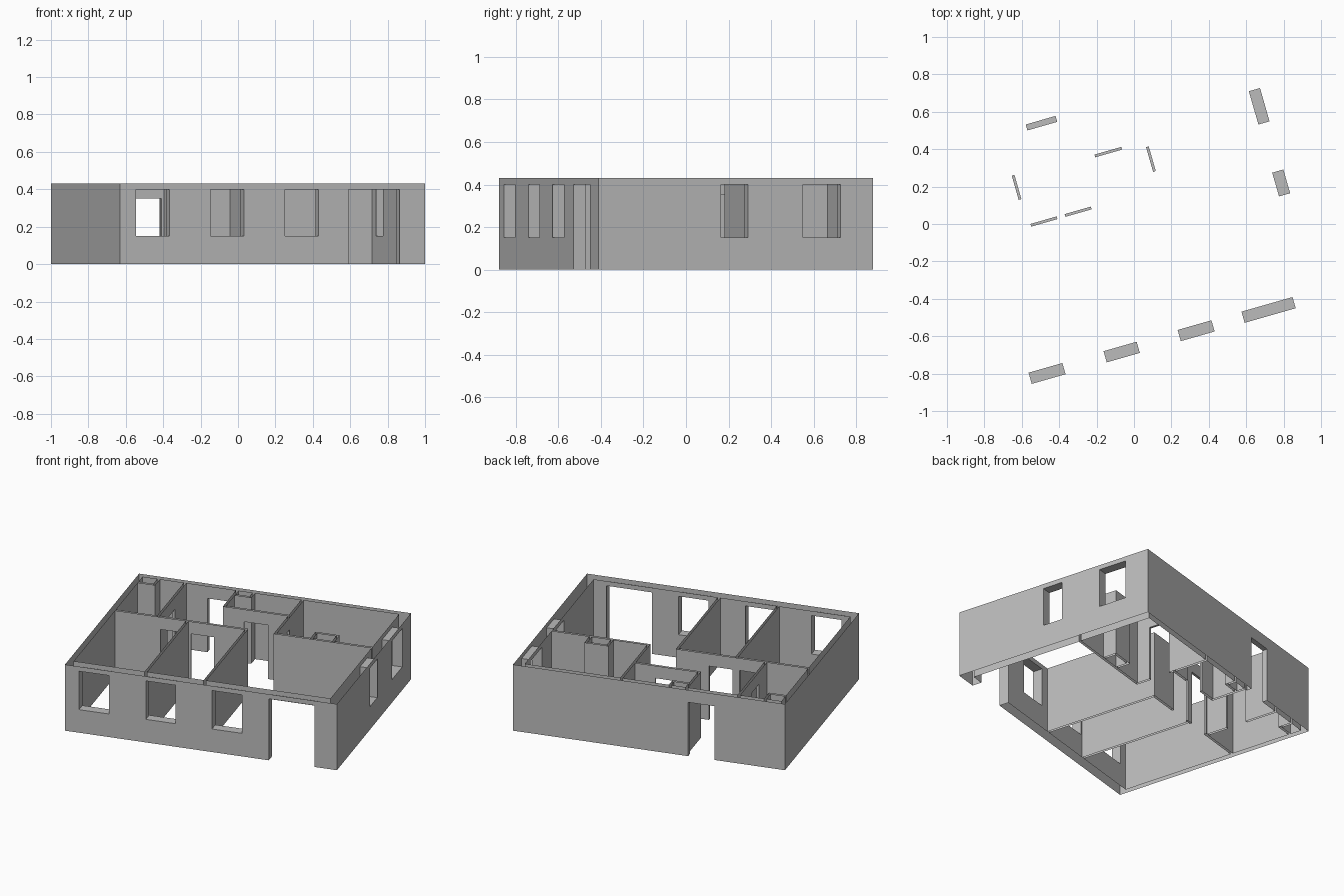
import bpy
import bmesh
import math
from mathutils import Matrix

if "Cube" in bpy.data.objects:
    bpy.data.objects.remove(bpy.data.objects["Cube"], do_unlink=True)

# Plan dimensions, measured along the building's own axes
U, V, H = 0.848, 0.671, 0.43
THICK, THIN, PART = 0.062, 0.033, 0.015
TURN = math.radians(16)
IU0, IU1, IV0, IV1 = -U + THIN, U - THICK, -V + THICK, V - THIN
MID = 0.138     # central partition line
EAST, WEST = 0.175, -0.557


def along_u(v, u0, u1):
    return (u0, u1, v, v + PART)


def along_v(u, v0, v1):
    return (u, u + PART, v0, v1)


def shaft(u0, u1, v0, v1, near):
    """Thin sides of a hollow shaft; 'near' lists the sides to build."""
    sides = {"left": along_v(u0, v0, v1), "right": along_v(u1 - PART, v0, v1),
             "front": along_u(v0, u0, u1), "back": along_u(v1 - PART, u0, u1)}
    return [sides[s] for s in near]


parts = {
    "outer_walls": [(-U, U, -V, IV0), (-U, U, IV1, V),
                    (-U, IU0, -V, V), (IU1, U, -V, V)],
    "partition_walls": [
        along_u(MID, IU0, 0.011), along_u(MID, EAST, IU1),
        along_v(-0.372, IV0, MID), along_v(-0.004, IV0, MID),
        along_v(WEST, MID, IV1), along_v(EAST, MID, IV1),
        along_u(0.4, -0.232, EAST), along_v(-0.232, 0.4, IV1)],
    "service_shafts":
        shaft(IU0, -0.707, 0.55, IV1, ("right", "front"))
        + shaft(-0.217, -0.113, 0.57, IV1, ("right", "front"))
        + shaft(0.4, 0.55, MID + PART, 0.243, ("left", "right", "back")),
}

# Openings: plan rectangle and height range
SILL, HEAD, DOOR = 0.15, 0.40, 0.35
openings = [(u0, u1, -V, IV0, SILL, HEAD)
            for u0, u1 in ((-0.761, -0.573), (-0.344, -0.16), (0.068, 0.256))]
openings += [(IU1, U, v0, v1, SILL, HEAD)
             for v0, v1 in ((-0.072, 0.06), (0.328, 0.513))]
openings += [
    (0.423, 0.707, -V, IV0, 0, HEAD),
    (-0.41, -0.244, IV1, V, 0, DOOR),
    (-0.532, -0.386, MID, MID + PART, 0, DOOR),
    (-0.342, -0.196, MID, MID + PART, 0, DOOR),
    (-0.101, 0.048, 0.4, 0.4 + PART, 0, DOOR),
    (WEST, WEST + PART, 0.294, 0.429, 0, DOOR),
    (EAST, EAST + PART, 0.24, 0.377, 0, DOOR)]

# Divide the space at every wall and opening edge
rects = [r for group in parts.values() for r in group]


def cuts(values):
    return sorted({round(x, 4) for x in values})


us = cuts([x for r in rects + openings for x in r[:2]])
vs = cuts([x for r in rects + openings for x in r[2:4]])
zs = cuts([0, SILL, DOOR, HEAD, H])
axes = (us, vs, zs)


def within(p, box):
    return all(box[2 * i] < p[i] < box[2 * i + 1] for i in range(len(box) // 2))


owner = {}
for i in range(len(us) - 1):
    for j in range(len(vs) - 1):
        for k in range(len(zs) - 1):
            p = [(a[n] + a[n + 1]) / 2 for a, n in zip(axes, (i, j, k))]
            if any(within(p, o) for o in openings):
                continue
            for name, group in parts.items():
                if any(within(p, r) for r in group):
                    owner[i, j, k] = name
                    break

# One plaster colour for the whole building
grey = bpy.data.materials.new("grey_plaster")
grey.use_nodes = True
colour = (0.5, 0.5, 0.5, 1)
grey.diffuse_color = colour
grey.node_tree.nodes["Principled BSDF"].inputs["Base Color"].default_value = colour


def build(name):
    """Skin the cells of a part, leaving wall tops and bottoms open."""
    bm = bmesh.new()
    for cell, who in owner.items():
        if who != name:
            continue
        for axis in range(3):
            for side in (0, 1):
                other = list(cell)
                other[axis] += 2 * side - 1
                if tuple(other) in owner:
                    continue
                if axis == 2 and not 0 <= other[2] < len(zs) - 1:
                    continue
                b, c = (axis + 1) % 3, (axis + 2) % 3
                corners = []
                for db, dc in ((0, 0), (1, 0), (1, 1), (0, 1)):
                    n = list(cell)
                    n[axis] += side
                    n[b] += db
                    n[c] += dc
                    corners.append(bm.verts.new([a[m] for a, m in zip(axes, n)]))
                bm.faces.new(corners if side else corners[::-1])
    bmesh.ops.remove_doubles(bm, verts=bm.verts[:], dist=0.0005)
    bmesh.ops.dissolve_limit(bm, angle_limit=0.01, verts=bm.verts[:], edges=bm.edges[:])
    bm.transform(Matrix.Rotation(TURN, 4, "Z"))
    mesh = bpy.data.meshes.new(name)
    bm.to_mesh(mesh)
    bm.free()
    mesh.materials.append(grey)
    bpy.context.collection.objects.link(bpy.data.objects.new(name, mesh))


for part in parts:
    build(part)
